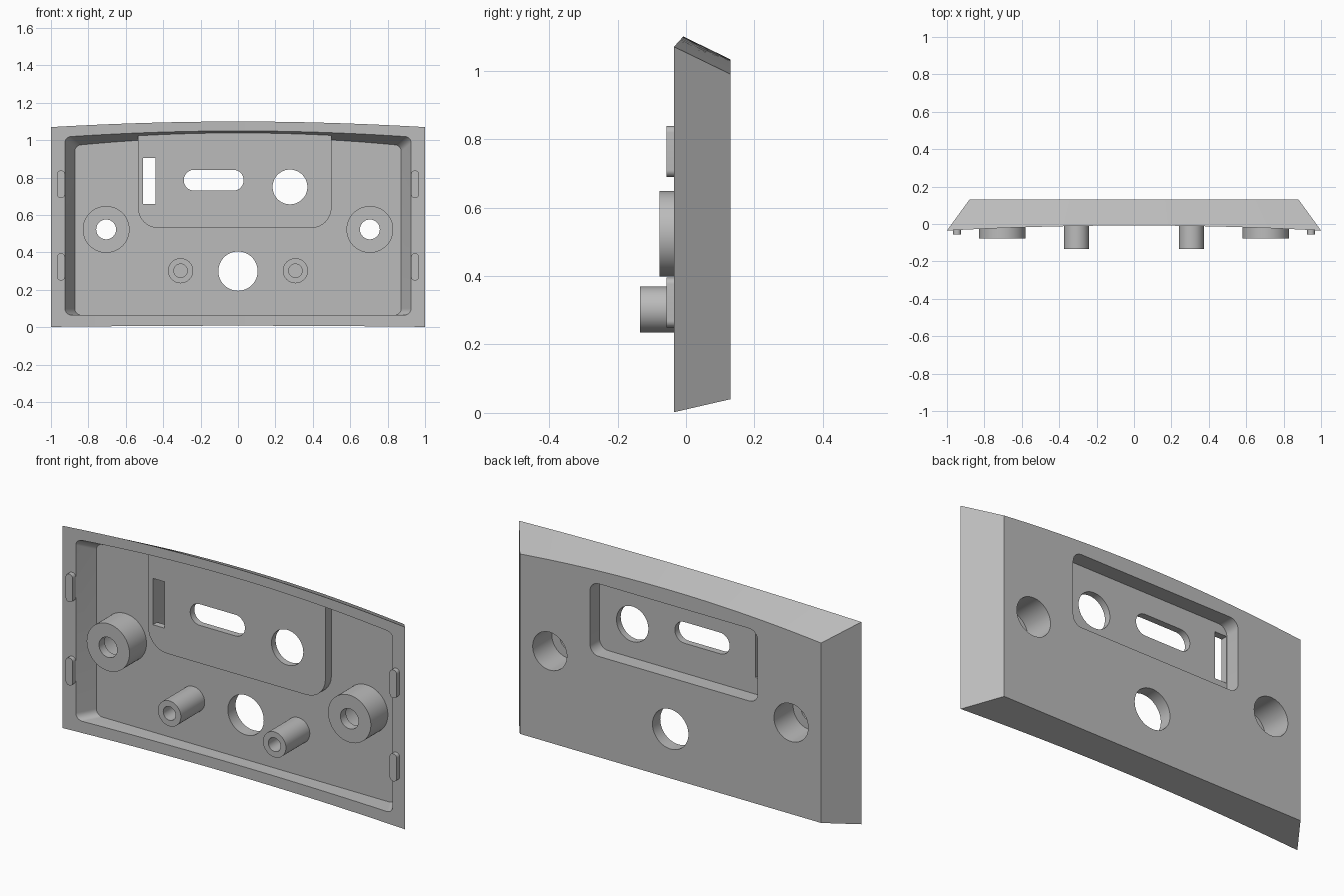
import bpy, bmesh, math

old = bpy.data.objects.get("Cube")
if old:
    bpy.data.objects.remove(old, do_unlink=True)

grey = bpy.data.materials.new("plain grey")
grey.use_nodes = True
grey.diffuse_color = (0.5, 0.5, 0.5, 1)
grey.node_tree.nodes["Principled BSDF"].inputs["Base Color"].default_value = grey.diffuse_color

BACK, FLOOR, STEP, POCKET = 0.13, 0.065, 0.015, 0.05


def finish(name, bm):
    bmesh.ops.recalc_face_normals(bm, faces=bm.faces)
    mesh = bpy.data.meshes.new(name)
    bm.to_mesh(mesh)
    bm.free()
    mesh.materials.append(grey)
    ob = bpy.data.objects.new(name, mesh)
    bpy.context.collection.objects.link(ob)
    return ob


def activate(ob):
    bpy.ops.object.select_all(action='DESELECT')
    ob.select_set(True)
    bpy.context.view_layer.objects.active = ob


def prism(name, front, y0, y1, back=None):
    """Loft an (x, z) outline from y0 to y1."""
    bm = bmesh.new()
    a = [bm.verts.new((x, y0, z)) for x, z in front]
    b = [bm.verts.new((x, y1, z)) for x, z in back or front]
    bm.faces.new(a)
    bm.faces.new(b)
    for i in range(len(a)):
        j = (i + 1) % len(a)
        bm.faces.new((a[i], a[j], b[j], b[i]))
    return finish(name, bm)


def circle(x, z, r, n=48):
    return [(x + r * math.cos(math.tau * i / n), z + r * math.sin(math.tau * i / n))
            for i in range(n)]


def rounded(x0, x1, z0, z1, low, high, arch=0.0, steps=8):
    """Rounded rectangle outline, with an optional arched top edge."""
    def arc(cx, cz, r, start):
        if r == 0:
            return [(cx, cz)]
        return [(cx + r * math.cos(start + math.pi / 2 * i / steps),
                 cz + r * math.sin(start + math.pi / 2 * i / steps)) for i in range(steps + 1)]
    pts = arc(x0 + low, z0 + low, low, math.pi) + arc(x1 - low, z0 + low, low, -math.pi / 2)
    pts += arc(x1 - high, z1 - high, high, 0)
    if arch:
        half = x1 - high
        for i in range(1, 32):
            t = 1 - i / 16
            pts.append((t * half, z1 + arch * (1 - t * t)))
    return pts + arc(x0 + high, z1 - high, high, math.pi / 2)


def combine(ob, tool, operation='DIFFERENCE', keep=False):
    activate(ob)
    mod = ob.modifiers.new("cut", 'BOOLEAN')
    mod.operation, mod.object, mod.solver = operation, tool, 'EXACT'
    bpy.ops.object.modifier_apply(modifier=mod.name)
    if not keep:
        bpy.data.objects.remove(tool, do_unlink=True)


def make_body(n=40):
    """Tapered block with an arched top and a gently curved front."""
    bm = bmesh.new()
    rows = {"ft": [], "fb": [], "bt": [], "bb": []}
    for i in range(n + 1):
        t = 2 * i / n - 1
        bow = 1 - t * t
        front_y = -0.035 + 0.027 * bow
        for key, y in (("f", front_y), ("b", BACK)):
            f = (y + 0.035) / (BACK + 0.035)
            x = t * (1 - 0.12 * f)
            top = 1.07 - 0.08 * f + bow * 0.043
            rows[key + "t"].append(bm.verts.new((x, y, top)))
            rows[key + "b"].append(bm.verts.new((x, y, 0.002 + 0.038 * f)))
    for a, b in (("ft", "fb"), ("ft", "bt"), ("fb", "bb")):
        for i in range(n):
            bm.faces.new((rows[a][i], rows[a][i + 1], rows[b][i + 1], rows[b][i]))
    bm.faces.new(rows["bt"] + rows["bb"][::-1])
    for i in (0, n):
        bm.faces.new([rows[k][i] for k in ("ft", "bt", "bb", "fb")])
    return finish("panel_body", bm)


body = make_body()


# Front cavity, its walls leaning in towards the floor
def cavity_outline(y):
    half = 0.925 - 0.55 * (y + 0.03)
    return rounded(-half, half, 0.065, 1.02 - 0.47 * (y + 0.03), 0.035, 0.035, 0.04)


combine(body, prism("cavity_cutter", cavity_outline(-0.1), -0.1, FLOOR, cavity_outline(FLOOR)))

# Raised step inside, with the matching pocket behind it
combine(body, prism("step", rounded(-0.535, 0.5, 0.53, 1.045, 0.11, 0), STEP, FLOOR + 0.01), 'UNION')
combine(body, prism("pocket_cutter", rounded(-0.51, 0.47, 0.572, 0.955, 0.05, 0.05), POCKET, 0.3))

# Through openings
openings = [
    circle(0, 0.3, 0.105),
    circle(0.278, 0.75, 0.093),
    rounded(-0.29, 0.03, 0.73, 0.842, 0.0555, 0.0555),
]
for outline in openings:
    combine(body, prism("opening_cutter", outline, -0.3, 0.3))
combine(body, prism("notch_cutter", rounded(-0.508, -0.44, 0.66, 0.905, 0, 0), -0.3, 0.08))

parts = [body]
for side, label in ((1, "left"), (-1, "right")):
    # Screw boss: wide bore from behind, narrow hole at the front
    x, z = side * 0.705, 0.523
    boss = prism(label + "_screw_boss", circle(x, z, 0.125, 64), -0.077, FLOOR)
    bore = prism("bore_cutter", circle(x, z, 0.1), -0.03, 0.3)
    combine(body, bore, keep=True)
    combine(boss, bore)
    combine(boss, prism("hole_cutter", circle(x, z, 0.053), -0.3, 0.0))

    # Slim post with a blind hole
    x, z = side * 0.307, 0.302
    post = prism(label + "_post", circle(x, z, 0.067), -0.134, FLOOR + 0.01)
    combine(post, prism("hole_cutter", circle(x, z, 0.036), -0.3, 0.03))
    parts += [boss, post]

    # Snap clips on the rim
    for height, z0, z1 in (("upper", 0.69, 0.838), ("lower", 0.25, 0.395)):
        x0, x1 = sorted((side * 0.926, side * 0.967))
        clip = prism(f"{label}_{height}_clip", rounded(x0, x1, z0, z1, 0.019, 0.019), -0.057, -0.01)
        parts.append(clip)

for ob in parts:
    activate(ob)
    bpy.ops.object.shade_smooth_by_angle(angle=math.radians(30))
